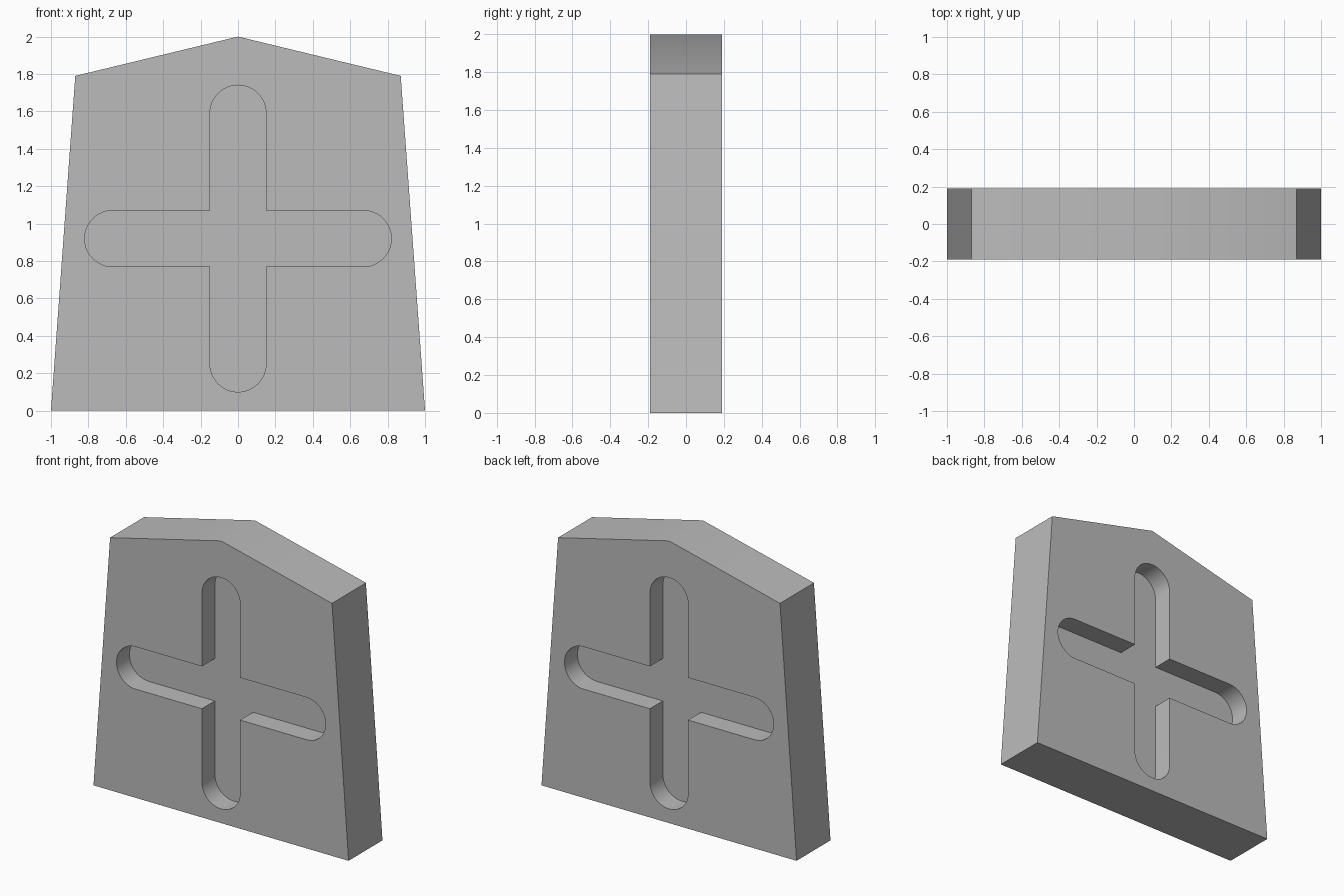
import bpy, bmesh, math
from mathutils import Vector, Matrix

cube = bpy.data.objects.get("Cube")
if cube:
    bpy.data.objects.remove(cube, do_unlink=True)

HALF_THICK = 0.19
RECESS = 0.145
ARM_HALF, ARM_REACH, CROSS_Z = 0.15, 0.82, 0.92

grey = bpy.data.materials.new("plain_grey")
grey.use_nodes = True
colour = (0.5, 0.5, 0.5, 1)
grey.diffuse_color = colour
grey.node_tree.nodes["Principled BSDF"].inputs["Base Color"].default_value = colour


def prism(name, outline, y0, y1):
    """Extrude an (x, z) outline from y0 to y1."""
    bm = bmesh.new()
    face = bm.faces.new([bm.verts.new((x, y0, z)) for x, z in outline])
    grown = bmesh.ops.extrude_face_region(bm, geom=[face])["geom"]
    verts = [v for v in grown if isinstance(v, bmesh.types.BMVert)]
    bmesh.ops.translate(bm, verts=verts, vec=(0, y1 - y0, 0))
    bmesh.ops.recalc_face_normals(bm, faces=bm.faces)
    mesh = bpy.data.meshes.new(name)
    bm.to_mesh(mesh)
    bm.free()
    mesh.materials.append(grey)
    obj = bpy.data.objects.new(name, mesh)
    bpy.context.collection.objects.link(obj)
    return obj


def cross_outline(steps=24):
    """Four round-ended arms, each ending at the inner corner to the next."""
    points = []
    for quarter in range(4):
        turn = Matrix.Rotation(quarter * math.pi / 2, 2)
        arm = []
        for i in range(steps + 1):
            a = -math.pi / 2 + math.pi * i / steps
            arm.append(Vector((ARM_REACH - ARM_HALF + ARM_HALF * math.cos(a),
                               ARM_HALF * math.sin(a))))
        arm.append(Vector((ARM_HALF, ARM_HALF)))
        points += [turn @ p for p in arm]
    return [(p.x, p.y + CROSS_Z) for p in points]


# Tapered slab with a shallow peaked top
slab = prism("tapered_slab", [(-1, 0), (1, 0), (0.87, 1.79), (0, 2), (-0.87, 1.79)],
             -HALF_THICK, HALF_THICK)

# Cross-shaped recess on the front and the back
bpy.context.view_layer.objects.active = slab
for side in (-1, 1):
    cutter = prism("recess_cutter", cross_outline(),
                   side * (HALF_THICK - RECESS), side * (HALF_THICK + 0.1))
    cutter.hide_render = True
    cut = slab.modifiers.new("recess", "BOOLEAN")
    cut.operation = "DIFFERENCE"
    cut.solver = "EXACT"
    cut.object = cutter
    bpy.ops.object.modifier_apply(modifier=cut.name)
    bpy.data.objects.remove(cutter, do_unlink=True)

# Smooth rounded ends and ridge, crisp edges elsewhere
bpy.ops.object.select_all(action="DESELECT")
slab.select_set(True)
bpy.ops.object.shade_smooth_by_angle(angle=math.radians(30))
